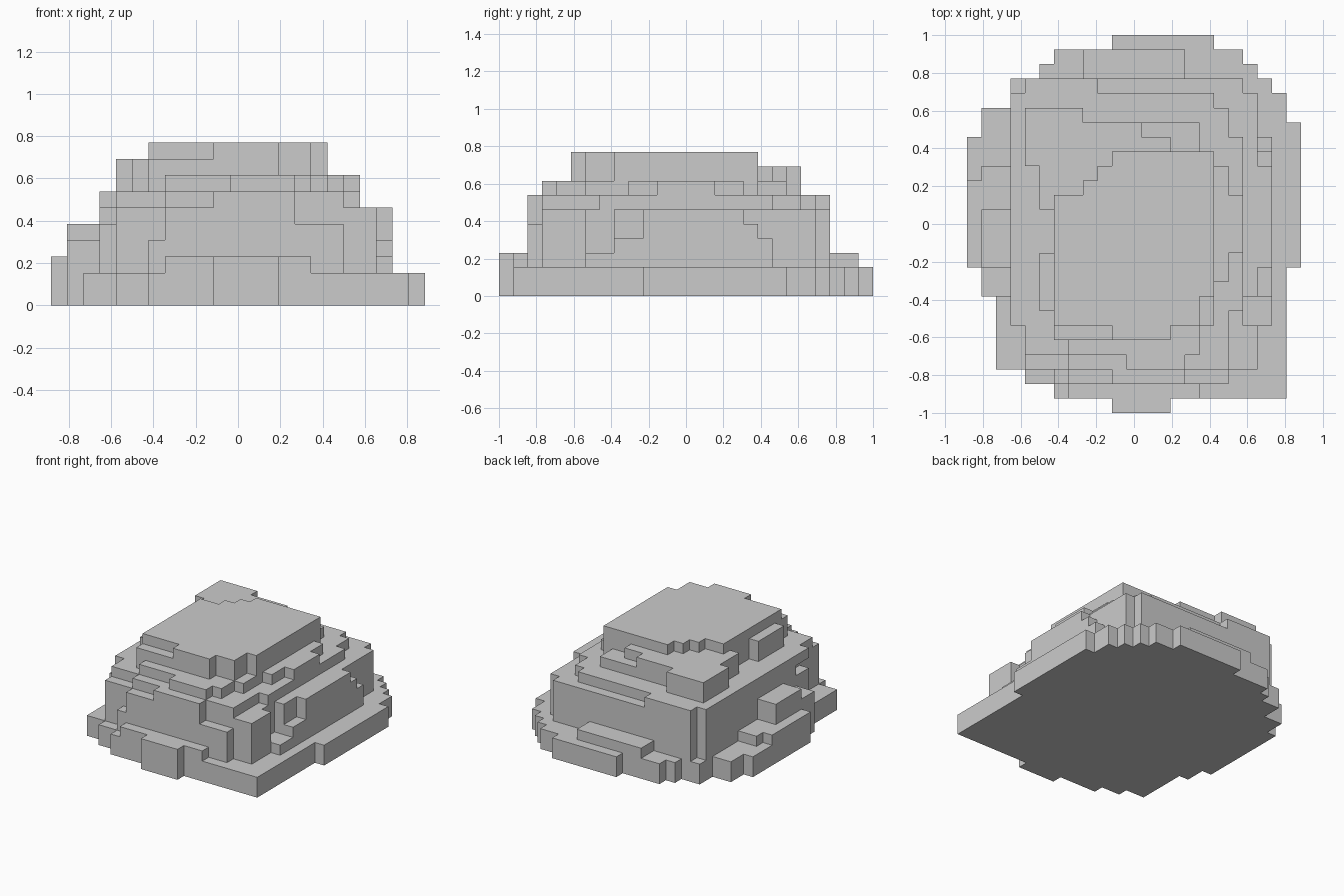
import bpy, bmesh, math
from mathutils import Vector

if "Cube" in bpy.data.objects:
    bpy.data.objects.remove(bpy.data.objects["Cube"])

U = 2 / 26                      # voxel size
NX, NY = 23, 26                 # footprint in voxels
cells = set()


def terrace(z0, z1, rows):
    """Fill voxels between two levels; each row is (y0, y1, x0, x1)."""
    for y0, y1, x0, x1 in rows:
        for x in range(x0, x1):
            for y in range(y0, y1):
                for z in range(z0, z1):
                    cells.add((x, y, z))


# Wide base slab
terrace(0, 2, [(0, 1, 10, 14), (1, 2, 6, 22), (2, 3, 4, 22), (3, 8, 2, 22),
               (8, 10, 1, 22), (10, 19, 0, 23), (19, 20, 1, 23), (20, 21, 1, 22),
               (21, 22, 3, 22), (22, 23, 3, 21), (23, 24, 5, 20),
               (24, 25, 6, 19), (25, 26, 10, 17)])

# Low ledges around the foot: front, back, left
terrace(2, 3, [(0, 1, 10, 14), (1, 2, 7, 16), (23, 25, 8, 15),
               (10, 16, 0, 3), (16, 17, 1, 3)])
terrace(2, 4, [(2, 3, 6, 7), (8, 10, 1, 3)])
terrace(2, 5, [(10, 14, 1, 3), (2, 3, 15, 18), (6, 8, 3, 4)])

# Main wall
terrace(2, 6, [(2, 3, 7, 15), (3, 6, 4, 20), (6, 8, 4, 19), (8, 19, 3, 20),
               (19, 21, 3, 20), (21, 22, 3, 20), (22, 23, 4, 19)])

# Stepped buttress on the right side
terrace(2, 3, [(6, 19, 19, 21)])
terrace(3, 4, [(8, 19, 20, 21)])
terrace(4, 5, [(10, 18, 20, 21)])
terrace(5, 6, [(10, 17, 20, 21)])

# Shoulder terrace
terrace(6, 7, [(2, 3, 10, 15), (3, 4, 7, 18), (4, 6, 4, 18), (6, 7, 3, 18),
               (7, 19, 3, 19), (19, 21, 3, 18), (21, 22, 3, 17), (22, 23, 4, 9)])

# Upper terrace
terrace(7, 8, [(3, 4, 11, 15), (4, 5, 7, 16), (5, 6, 6, 16), (6, 9, 6, 17),
               (9, 11, 6, 18), (11, 15, 6, 19), (15, 17, 6, 18), (17, 18, 6, 17),
               (18, 20, 4, 16)])

# Raised back-left corner and left outcrop
terrace(7, 9, [(7, 11, 5, 6), (14, 17, 5, 6), (17, 18, 4, 10), (18, 19, 4, 14),
               (19, 20, 4, 12), (20, 21, 4, 8)])

# Cap
terrace(8, 9, [(5, 6, 6, 10), (15, 17, 6, 9)])
terrace(8, 10, [(5, 6, 10, 14), (6, 8, 6, 16), (8, 15, 6, 17), (15, 16, 8, 17),
                (16, 17, 9, 17), (17, 18, 10, 17)])

# Skin the voxels with their exposed faces only
bm = bmesh.new()
verts = {}


def corner(p):
    if p not in verts:
        verts[p] = bm.verts.new(((p[0] - NX / 2) * U, (p[1] - NY / 2) * U, p[2] * U))
    return verts[p]


for c in sorted(cells):
    for axis in range(3):
        for side in (0, 1):
            n = list(c)
            n[axis] += 2 * side - 1
            if tuple(n) in cells:
                continue
            a, b = (axis + 1) % 3, (axis + 2) % 3
            ring = []
            for da, db in ((0, 0), (1, 0), (1, 1), (0, 1)):
                p = list(c)
                p[axis] += side
                p[a] += da
                p[b] += db
                ring.append(corner(tuple(p)))
            bm.faces.new(ring if side else ring[::-1])

# Merge coplanar squares into large flat faces
bmesh.ops.dissolve_limit(bm, angle_limit=math.radians(1), verts=bm.verts[:], edges=bm.edges[:])
mesh = bpy.data.meshes.new("stepped_rock")
bm.to_mesh(mesh)
bm.free()
rock = bpy.data.objects.new("stepped_rock", mesh)
bpy.context.collection.objects.link(rock)
